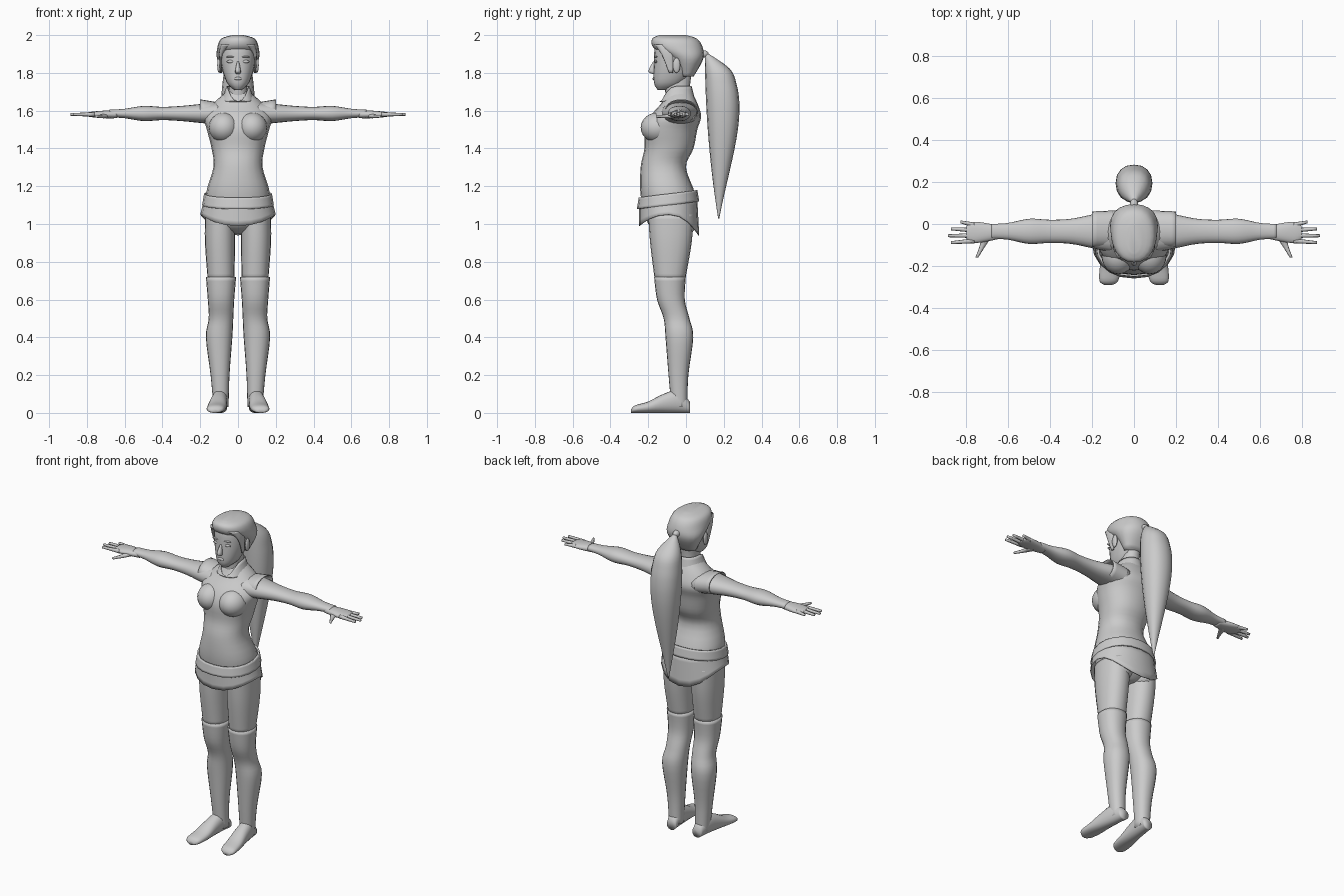
import bpy, bmesh, math
from mathutils import Vector

default_cube = bpy.data.objects.get("Cube")
if default_cube:
    bpy.data.objects.remove(default_cube, do_unlink=True)

# One plain light grey for the whole figure
grey = bpy.data.materials.new("plain_light_grey")
grey.use_nodes = True
shade = (.6, .6, .6, 1)
grey.diffuse_color = shade
grey.node_tree.nodes["Principled BSDF"].inputs["Base Color"].default_value = shade


# Turn a bmesh into a smooth object, mirrored when the part comes in a pair
def finish(bm, name, paired=False, thickness=0):
    bmesh.ops.recalc_face_normals(bm, faces=bm.faces[:])
    mesh = bpy.data.meshes.new(name)
    bm.to_mesh(mesh)
    bm.free()
    mesh.materials.append(grey)
    for polygon in mesh.polygons:
        polygon.use_smooth = True
    part = bpy.data.objects.new(name, mesh)
    bpy.context.collection.objects.link(part)
    if paired:
        part.modifiers.new("other_side", "MIRROR")
    if thickness:
        part.modifiers.new("cloth", "SOLIDIFY").thickness = thickness


# Smooth curve through a few stations
def resample(stations, steps=4):
    rows = [Vector(station) for station in stations]
    rows = [rows[0]] + rows + [rows[-1]]
    result = []
    for before, start, end, after in zip(rows, rows[1:], rows[2:], rows[3:]):
        for step in range(steps):
            t = step / steps
            leaving, arriving = (end - before) / 2, (after - start) / 2
            bend = (end - start) * 3 - leaving * 2 - arriving
            twist = (start - end) * 2 + leaving + arriving
            result.append(start + leaving * t + bend * t * t + twist * t ** 3)
    return result + [rows[-1]]


# Skin oval rings; a station is position on the axis, two centres, two radii
def loft(name, axis, stations, segments=20, open_ends=False, warp=None, **options):
    bm = bmesh.new()
    rings = []
    for position, centre_a, centre_b, radius_a, radius_b in resample(stations):
        ring = []
        for i in range(segments):
            angle = math.tau * i / segments
            across, along = math.cos(angle), math.sin(angle)
            a = centre_a + radius_a * math.copysign(abs(across) ** .9, across)
            b = centre_b + radius_b * math.copysign(abs(along) ** .9, along)
            places = {"x": (position, a, b), "y": (a, position, b), "z": (a, b, position)}
            point = Vector(places[axis])
            if warp:
                warp(point, along)
            ring.append(bm.verts.new(point))
        rings.append(ring)
    for lower, upper in zip(rings, rings[1:]):
        for i in range(segments):
            bm.faces.new((lower[i - 1], lower[i], upper[i], upper[i - 1]))
    if not open_ends:
        bm.faces.new(rings[0])
        bm.faces.new(rings[-1])
    finish(bm, name, **options)


# Upright form on the centre line: height, front, back, half width
def column(name, outline, **options):
    stations = [(height, 0, (front + back) / 2, half_width, (back - front) / 2)
                for height, front, back, half_width in outline]
    loft(name, "z", stations, **options)


def ball(name, location, size, paired=False):
    bm = bmesh.new()
    bmesh.ops.create_uvsphere(bm, u_segments=20, v_segments=12, radius=1)
    bmesh.ops.scale(bm, vec=size, verts=bm.verts[:])
    bmesh.ops.translate(bm, vec=location, verts=bm.verts[:])
    finish(bm, name, paired)


# Torso, neck and seat
column("torso", [(.95, -.13, -.01, .03), (1, -.2, .05, .14), (1.15, -.24, .05, .17),
                 (1.3, -.24, 0, .13), (1.4, -.22, .04, .14), (1.5, -.22, .06, .165),
                 (1.57, -.19, .08, .18), (1.64, -.13, .06, .13), (1.7, -.1, .03, .06)])
column("neck", [(1.6, -.1, .04, .07), (1.7, -.11, .02, .05), (1.8, -.12, .03, .05)])
ball("breasts", (.075, -.15, 1.51), (.08, .09, .08), paired=True)
ball("buttocks", (.08, -.02, 1), (.07, .07, .07), paired=True)


# The collar is notched in front, the belt slopes, the skirt hem dips front and back
def notch(point, along):
    rise = (point.z - 1.65) / .08
    point.z -= .08 * rise * max(0, -along) ** 2


def slope(point, along):
    point.z += .02 * along


def dip(point, along):
    drop = (1.13 - point.z) / .08
    point.z -= drop * along ** 2 * (.11 if along > 0 else .06)


column("collar", [(1.65, -.14, .05, .09), (1.73, -.13, .03, .06)],
       open_ends=True, warp=notch, thickness=.005)
column("belt", [(1.1, -.26, .07, .19), (1.16, -.25, .06, .18)],
       open_ends=True, warp=slope, thickness=.01)
column("skirt", [(1.13, -.25, .06, .18), (1.05, -.25, .07, .2)],
       open_ends=True, warp=dip, thickness=.005)

# Head and face
column("head", [(1.71, -.15, -.08, .02), (1.75, -.17, -.01, .06), (1.85, -.17, .06, .09),
                (1.95, -.16, .06, .09), (1.98, -.1, .03, .06)])
loft("nose", "z", [(1.795, 0, -.17, .01, .01), (1.81, 0, -.18, .015, .02),
                   (1.86, 0, -.165, .005, .01)], segments=10)
ball("lips", (0, -.17, 1.77), (.02, .007, .008))
ball("eyes", (.04, -.16, 1.86), (.02, .007, .008), paired=True)
ball("brows", (.04, -.16, 1.885), (.025, .01, .004), paired=True)
ball("ears", (.1, -.05, 1.84), (.01, .02, .04), paired=True)

# Hair cap, side locks and hair tie
column("hair_cap", [(1.78, -.03, .04, .07), (1.87, -.08, .09, .11), (1.93, -.17, .09, .11),
                    (1.98, -.18, .06, .09), (2, -.14, 0, .03)])
loft("side_locks", "z", [(1.95, .05, -.13, .04, .04), (1.9, .09, -.1, .01, .03),
                         (1.8, .09, -.08, .005, .01)], paired=True)
ball("hair_tie", (0, .09, 1.9), (.02, .03, .02))

# Ponytail: a long teardrop whose front edge drifts back toward the tip
ponytail = []
for step in range(11):
    t = step / 10
    width = .003 + .085 * math.sin(math.pi * t ** .58)
    ponytail.append((1.91 - .88 * t, 0, .1 + .07 * t * t + width, width, width))
loft("ponytail", "z", ponytail, segments=16)

# Legs, with stockings a little wider than the thigh
loft("thighs", "z", [(1.05, .095, -.08, .08, .12), (.9, .095, -.08, .08, .11),
                     (.7, .09, -.085, .07, .08)], paired=True)
calf = [(.72, .09, -.085, .08), (.6, .09, -.08, .07), (.5, .09, -.05, .065),
        (.4, .1, -.035, .07), (.2, .095, -.04, .05), (.03, .09, -.035, .04)]
loft("stockings", "z", [(height, across, depth, radius, radius * 1.05)
                        for height, across, depth, radius in calf], paired=True)

# Feet rest on the ground and turn outward: depth, half width, half height
foot = [(.02, .03, .03), (-.04, .04, .06), (-.12, .045, .05), (-.2, .05, .03),
        (-.27, .045, .02), (-.29, .02, .01)]
loft("feet", "y", [(depth, .09 - depth / 9, tall, wide, tall) for depth, wide, tall in foot],
     paired=True)

# Arms and flared sleeve caps
arm = [(.1, .1, .06), (.2, .08, .05), (.3, .06, .04), (.4, .055, .035), (.5, .06, .04),
       (.6, .04, .025), (.68, .035, .02)]
loft("arms", "x", [(reach, -.035, 1.585, wide, tall) for reach, wide, tall in arm], paired=True)
loft("sleeves", "x", [(.08, -.025, 1.58, .09, .06), (.2, -.025, 1.6, .085, .06)],
     open_ends=True, paired=True, thickness=.005)

# Hands with four fanned fingers and a thumb
palm = [(.64, .03, .02), (.71, .045, .02), (.77, .05, .015), (.8, .03, .01)]
loft("palms", "x", [(reach, -.04, 1.58, wide, tall) for reach, wide, tall in palm], paired=True)
for i, finger in enumerate(("little", "ring", "middle", "index")):
    base, tip = -.005 - .025 * i, .01 - .033 * i
    reach = .887 - .015 * (i - 2) ** 2
    loft(finger + "_fingers", "x", [(.76, base, 1.58, .012, .012), (reach, tip, 1.58, .007, .007)],
         segments=8, paired=True)
loft("thumbs", "y", [(-.05, .7, 1.575, .03, .015), (-.1, .72, 1.57, .015, .01),
                     (-.16, .75, 1.57, .007, .007)], segments=8, paired=True)
